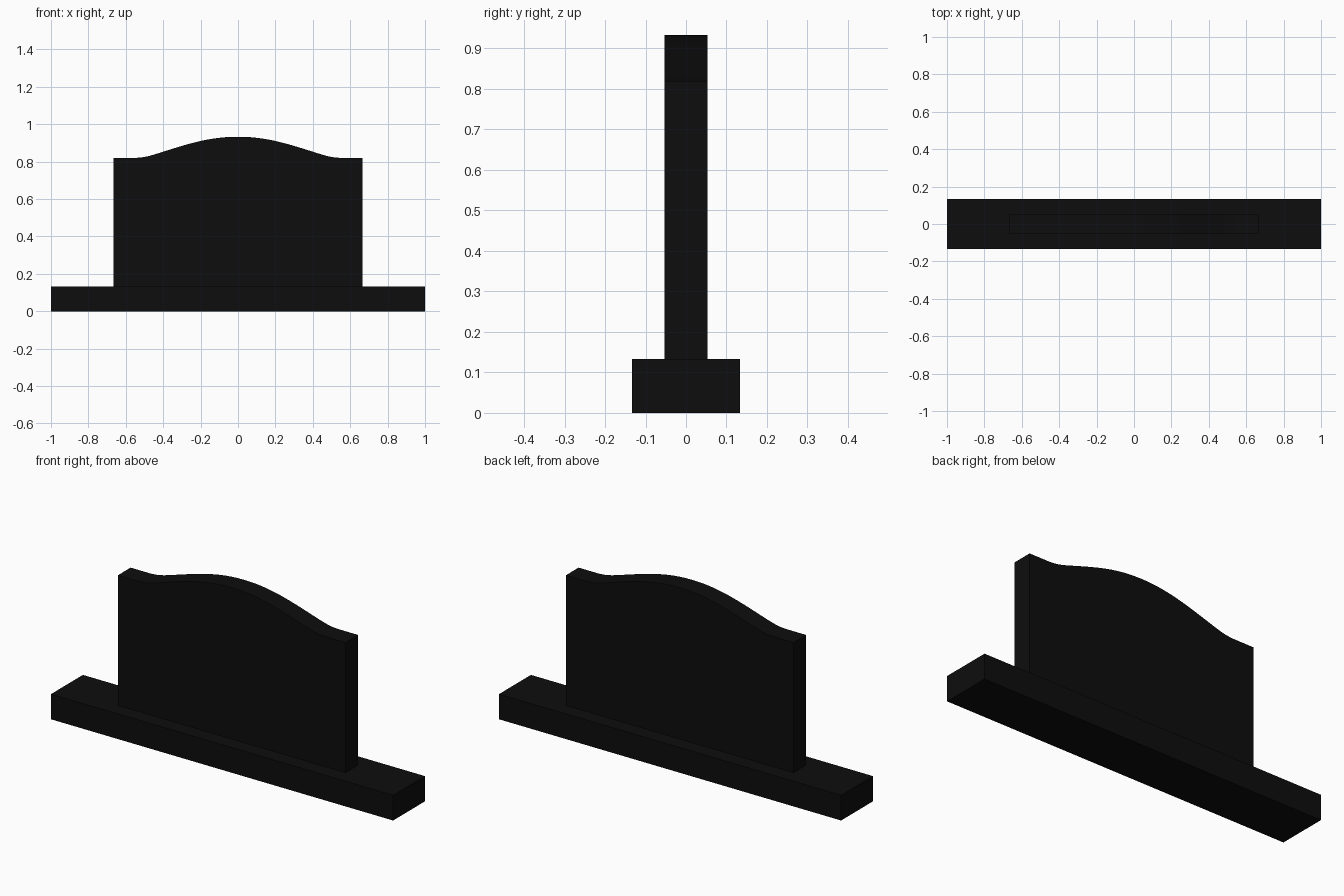
import bpy, bmesh
from mathutils import Vector
from mathutils.geometry import interpolate_bezier

if "Cube" in bpy.data.objects:
    bpy.data.objects.remove(bpy.data.objects["Cube"])

black = bpy.data.materials.new("near_black_stone")
black.diffuse_color = (0.004, 0.004, 0.004, 1)
black.use_nodes = True
black.node_tree.nodes["Principled BSDF"].inputs["Base Color"].default_value = black.diffuse_color


def extrude_outline(name, outline, depth):
    """Extrude an x-z outline along y, centred on y = 0."""
    bm = bmesh.new()
    face = bm.faces.new([bm.verts.new((x, -depth / 2, z)) for x, z in outline])
    new = bmesh.ops.extrude_face_region(bm, geom=[face])["geom"]
    verts = [v for v in new if isinstance(v, bmesh.types.BMVert)]
    bmesh.ops.translate(bm, verts=verts, vec=(0, depth, 0))
    bmesh.ops.recalc_face_normals(bm, faces=bm.faces[:])
    mesh = bpy.data.meshes.new(name)
    bm.to_mesh(mesh)
    bm.free()
    mesh.materials.append(black)
    obj = bpy.data.objects.new(name, mesh)
    bpy.context.collection.objects.link(obj)
    return obj


def bezier(*pts):
    return [(p.x, p.y) for p in interpolate_bezier(*[Vector(p) for p in pts], 13)]


# Plinth
extrude_outline("plinth", [(-1, 0), (1, 0), (1, 0.133), (-1, 0.133)], 0.266)

# Upright slab: crown curve from the centre to the flat shoulder, then mirrored
crown = bezier((0, 0.933), (0.15, 0.933), (0.26, 0.897), (0.4, 0.853))
crown += bezier((0.4, 0.853), (0.47, 0.831), (0.5, 0.82), (0.56, 0.82))[1:]
half = crown + [(0.665, 0.82), (0.665, 0.133)]
slab = extrude_outline("upright_slab", half + [(-x, z) for x, z in half[:0:-1]], 0.106)

# Smooth the crown but keep the slab edges sharp
bpy.context.view_layer.objects.active = slab
slab.select_set(True)
bpy.ops.object.shade_smooth_by_angle(angle=0.5)
